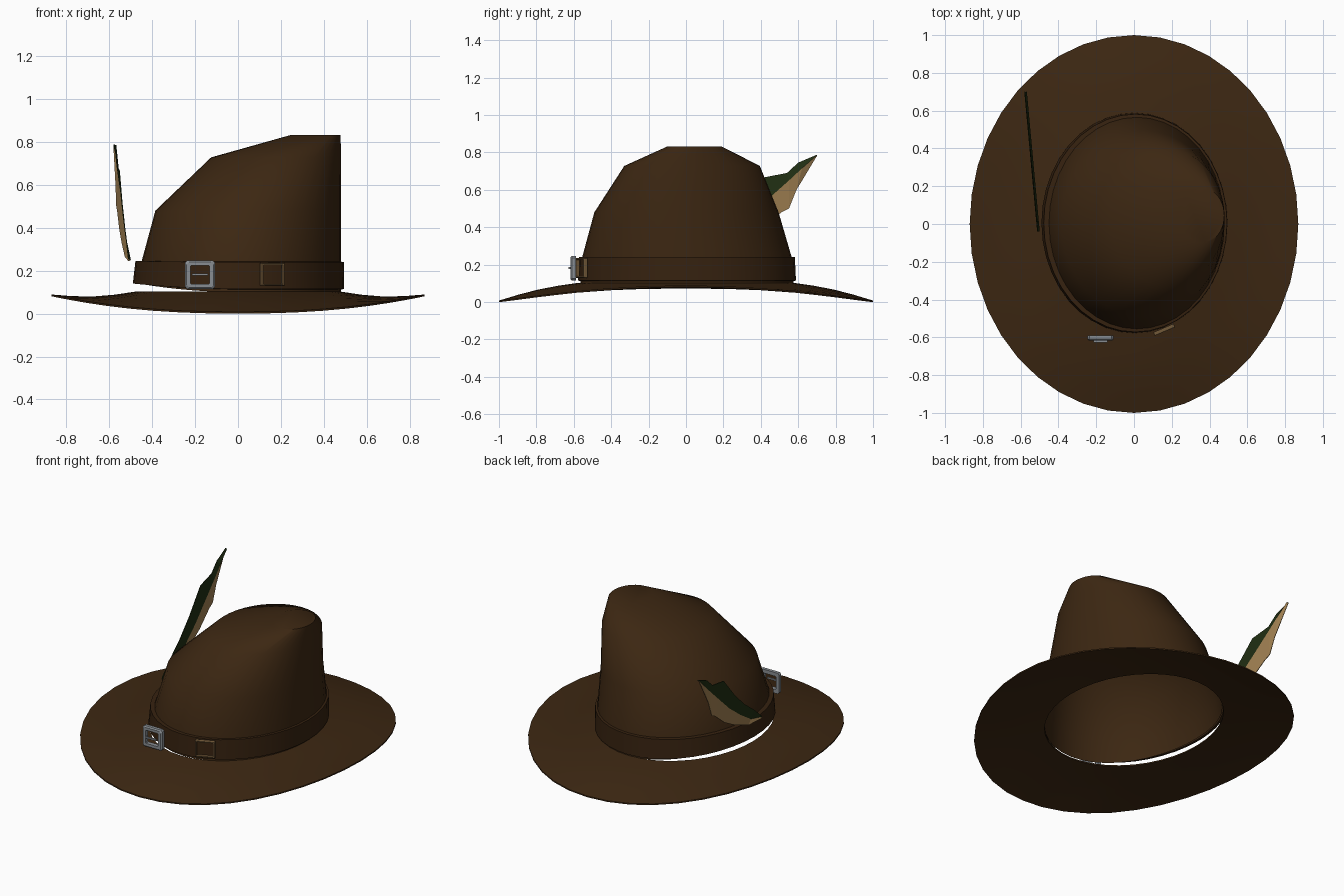
import bpy, bmesh, math
from mathutils import Matrix, Vector

if "Cube" in bpy.data.objects:
    bpy.data.objects.remove(bpy.data.objects["Cube"])

SEG = 40


def material(name, rgb):
    m = bpy.data.materials.new(name)
    m.diffuse_color = (*rgb, 1)
    m.use_nodes = True
    m.node_tree.nodes["Principled BSDF"].inputs["Base Color"].default_value = m.diffuse_color
    return m


BROWN = material("brown felt", (0.045, 0.020, 0.006))
BAND = material("dark brown leather", (0.037, 0.016, 0.005))
GREEN = material("dark green", (0.014, 0.027, 0.006))
TAN = material("tan", (0.36, 0.22, 0.085))
SILVER = material("silver", (0.25, 0.27, 0.29))
GOLD = material("dull gold", (0.17, 0.10, 0.04))


def finish(name, bm, mats, smooth=None):
    me = bpy.data.meshes.new(name)
    bm.to_mesh(me)
    bm.free()
    ob = bpy.data.objects.new(name, me)
    bpy.context.collection.objects.link(ob)
    for m in mats:
        me.materials.append(m)
    if smooth:
        bpy.ops.object.select_all(action='DESELECT')
        ob.select_set(True)
        bpy.context.view_layer.objects.active = ob
        bpy.ops.object.shade_smooth_by_angle(angle=math.radians(smooth))
    return ob


def loft(name, rings, mat, smooth, cap=False, closed=False):
    """Skin a list of rings that share one point count."""
    bm = bmesh.new()
    vs = [[bm.verts.new(p) for p in r] for r in rings]
    pairs = list(zip(vs, vs[1:] + (vs[:1] if closed else [])))
    if not closed:
        pairs = list(zip(vs, vs[1:]))
    for a, b in pairs:
        for i in range(SEG):
            j = (i + 1) % SEG
            bm.faces.new((a[i], a[j], b[j], b[i]))
    if cap:
        bm.faces.new(vs[-1])
    bmesh.ops.recalc_face_normals(bm, faces=bm.faces)
    return finish(name, bm, [mat], smooth)


def egg(x0, x1, y0, y1, z, lift=0.0):
    """Oval ring inside the given limits, lifted on its left side."""
    pts = []
    for i in range(SEG):
        a = 2 * math.pi * i / SEG
        c, s = math.cos(a), math.sin(a)
        pts.append(((x0 + x1) / 2 + (x1 - x0) / 2 * c,
                    (y0 + y1) / 2 + (y1 - y0) / 2 * s,
                    z + lift * max(0, -c) ** 2))
    return pts


# Brim: thin saddle-shaped sheet, sides turned up, front and back turned down
def brim_ring(t, drop):
    pts = []
    for i in range(SEG):
        a = 2 * math.pi * i / SEG
        c, s = math.cos(a), math.sin(a)
        edge = 0.008 + 0.081 * abs(c) ** 2.3
        z = 0.103 + (edge - 0.103) * t
        z += math.sin(math.pi * t) * (0.012 * s * s - 0.016 * c * c)
        pts.append(((0.475 + 0.395 * t) * c, (0.575 + 0.425 * t) * s, z - drop))
    return pts


steps = (0, 0.25, 0.5, 0.75, 1)
brim_rings = [brim_ring(t, 0) for t in steps] + [brim_ring(t, 0.008) for t in reversed(steps)]
loft("brim", brim_rings, BROWN, 40, closed=True)

# Crown: upright on the right, sloping away on the left
crown = [
    (-0.465, 0.480, -0.565, 0.575, 0.100, 0.04),
    (-0.450, 0.480, -0.555, 0.565, 0.240, 0.0),
    (-0.385, 0.480, -0.490, 0.495, 0.480, 0.0),
    (-0.125, 0.480, -0.330, 0.395, 0.728, 0.0),
    (0.245, 0.478, -0.100, 0.190, 0.832, 0.0),
]
loft("crown", [egg(*r) for r in crown], BROWN, 50, cap=True)

# Hat band wrapped around the foot of the crown
band = [
    (-0.475, 0.483, -0.565, 0.575, 0.113, 0.027),
    (-0.490, 0.495, -0.577, 0.588, 0.115, 0.025),
    (-0.478, 0.493, -0.572, 0.582, 0.240, 0.005),
    (-0.450, 0.480, -0.555, 0.565, 0.242, 0.003),
]
loft("hat_band", [egg(*r) for r in band], BAND, 30)


def frame(name, w, h, rim, depth, bevel, mat, loc, turn=0.0):
    """Square buckle frame with clipped corners, facing the front."""
    def outline(hw, hh, b):
        q = [(hw, hh - b), (hw - b, hh), (-hw + b, hh), (-hw, hh - b)]
        return q + [(-x, -z) for x, z in q]

    bm = bmesh.new()
    loops = []
    for hw, hh, b, y in ((w, h, bevel, depth), (w, h, bevel, -depth * 0.5),
                         (w - rim * .3, h - rim * .3, bevel, -depth),
                         (w - rim, h - rim, bevel * .4, -depth),
                         (w - rim, h - rim, bevel * .4, depth)):
        loops.append([bm.verts.new((x, y, z)) for x, z in outline(hw, hh, b)])
    for a, b in zip(loops, loops[1:] + loops[:1]):
        for i in range(8):
            j = (i + 1) % 8
            bm.faces.new((a[i], a[j], b[j], b[i]))
    bmesh.ops.recalc_face_normals(bm, faces=bm.faces)
    bm.transform(Matrix.Translation(loc) @ Matrix.Rotation(turn, 4, 'Z'))
    return finish(name, bm, [mat])


def box(name, size, loc, mat):
    bm = bmesh.new()
    bmesh.ops.create_cube(bm, size=1)
    bm.transform(Matrix.Translation(loc) @ Matrix.Diagonal((*size, 1)))
    return finish(name, bm, [mat])


# Silver buckle with its short prong, and the thin strap keeper
frame("buckle_frame", 0.069, 0.066, 0.024, 0.014, 0.010, SILVER, (-0.177, -0.603, 0.181))
box("buckle_prong", (0.074, 0.010, 0.010), (-0.177, -0.622, 0.182), SILVER)
frame("strap_keeper", 0.059, 0.053, 0.009, 0.010, 0.002, GOLD,
      (0.160, -0.560, 0.183), math.radians(23))

# Feather: spine with a green upper vane and a tan lower vane, as (y, z) points
spine = [(-0.04, 0.25), (0.08, 0.285), (0.20, 0.36), (0.33, 0.455),
         (0.46, 0.570), (0.55, 0.650), (0.62, 0.715), (0.70, 0.785)]
upper = [(-0.04, 0.255), (0.06, 0.34), (0.17, 0.42), (0.28, 0.52),
         (0.41, 0.665), (0.54, 0.690), (0.60, 0.745), (0.70, 0.787)]
lower = [(-0.04, 0.245), (0.12, 0.265), (0.28, 0.330), (0.40, 0.395),
         (0.51, 0.480), (0.55, 0.500), (0.59, 0.600), (0.70, 0.783)]


def feather_point(p, fold):
    y, z = p
    return Vector((-0.507 - 0.092 * (y + 0.04) + fold, y, z))


bm = bmesh.new()
spine_v = [bm.verts.new(feather_point(p, 0.006)) for p in spine]
for index, vane in enumerate((upper, lower)):
    edge = [bm.verts.new(feather_point(p, -0.004)) for p in vane]
    for i in range(len(spine) - 1):
        f = bm.faces.new((spine_v[i], spine_v[i + 1], edge[i + 1], edge[i]))
        f.material_index = index
bmesh.ops.recalc_face_normals(bm, faces=bm.faces)
feather = finish("feather", bm, [GREEN, TAN])
thick = feather.modifiers.new("thickness", 'SOLIDIFY')
thick.thickness = 0.004
thick.offset = 0
